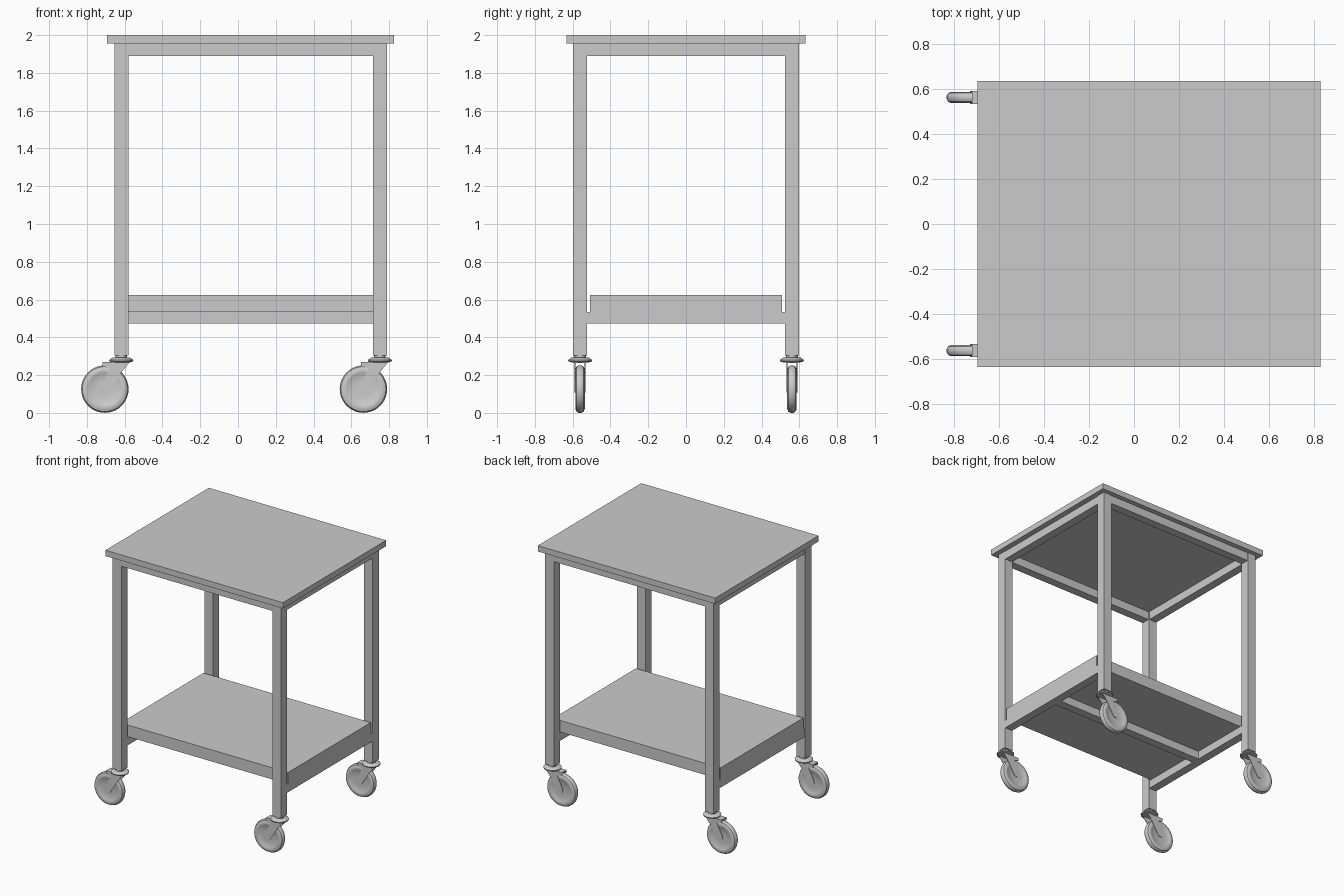
import bpy, bmesh, math
from mathutils import Matrix

cube = bpy.data.objects.get("Cube")
if cube:
    bpy.data.objects.remove(cube, do_unlink=True)

grey = bpy.data.materials.new("light grey")
grey.use_nodes = True
GREY = (0.6, 0.6, 0.6, 1)
grey.diffuse_color = GREY
grey.node_tree.nodes["Principled BSDF"].inputs["Base Color"].default_value = GREY


def finish(name, bm, smooth=False):
    bmesh.ops.recalc_face_normals(bm, faces=bm.faces[:])
    mesh = bpy.data.meshes.new(name)
    bm.to_mesh(mesh)
    bm.free()
    mesh.materials.append(grey)
    obj = bpy.data.objects.new(name, mesh)
    bpy.context.collection.objects.link(obj)
    if smooth:
        bpy.ops.object.select_all(action='DESELECT')
        obj.select_set(True)
        bpy.context.view_layer.objects.active = obj
        bpy.ops.object.shade_smooth_by_angle(angle=math.radians(35))
    return obj


def box(name, x, y, z):
    """Box from its (low, high) extents on each axis."""
    bm = bmesh.new()
    bmesh.ops.create_cube(bm, size=1)
    for v in bm.verts:
        for i, (low, high) in enumerate((x, y, z)):
            v.co[i] = high if v.co[i] > 0 else low
    return finish(name, bm)


def lathe(name, profile, place, steps=40):
    """Spin a (radius, height) profile about z, then place it."""
    bm = bmesh.new()
    verts = [bm.verts.new((r, 0, h)) for r, h in profile]
    edges = [bm.edges.new(pair) for pair in zip(verts, verts[1:])]
    bmesh.ops.spin(bm, geom=verts + edges, cent=(0, 0, 0), axis=(0, 0, 1),
                   angle=math.tau, steps=steps)
    bmesh.ops.remove_doubles(bm, verts=bm.verts[:], dist=0.0002)
    bm.transform(place)
    return finish(name, bm, True)


def plate(name, outline, y_low, y_high):
    """Extrude an (x, z) outline along y."""
    bm = bmesh.new()
    face = bm.faces.new([bm.verts.new((x, y_low, z)) for x, z in outline])
    new = bmesh.ops.extrude_face_region(bm, geom=[face])["geom"]
    bmesh.ops.translate(bm, vec=(0, y_high - y_low, 0),
                        verts=[v for v in new if isinstance(v, bmesh.types.BMVert)])
    return finish(name, bm)


LEG_X = {"right": -0.618, "left": 0.751}
LEG_Y = {"front": -0.561, "back": 0.561}
HALF = 0.037          # half the leg width
RAIL = 0.033          # half the rail width
TOP_Z, RAIL_Z = 1.955, 1.89
INNER_X = (LEG_X["right"] + HALF, LEG_X["left"] - HALF)
INNER_Y = (LEG_Y["front"] + HALF, LEG_Y["back"] - HALF)

# Top and lower shelf
box("table_top", (-0.693, 0.827), (-0.633, 0.633), (TOP_Z, 2.0))
box("lower_shelf", (LEG_X["right"] - RAIL, LEG_X["left"] + RAIL), (-0.507, 0.507), (0.535, 0.625))

# Rails under the top and under the shelf
for end, y in LEG_Y.items():
    box(f"{end}_top_rail", INNER_X, (y - RAIL, y + RAIL), (RAIL_Z, TOP_Z))
for side, x in LEG_X.items():
    box(f"{side}_top_rail", (x - RAIL, x + RAIL), INNER_Y, (RAIL_Z, TOP_Z))
    box(f"{side}_shelf_rail", (x - RAIL, x + RAIL), INNER_Y, (0.472, 0.535))
box("middle_shelf_rail", (LEG_X["right"] + RAIL, LEG_X["left"] - RAIL), (-RAIL, RAIL), (0.472, 0.535))

# Caster shapes, measured from the leg axis
SWIVEL = [(0, 0.305), (0.031, 0.305), (0.031, 0.293), (0.045, 0.293),
          (0.064, 0.28), (0.062, 0.272), (0.046, 0.268), (0, 0.268)]
WHEEL = [(0, 0.023), (0.035, 0.023), (0.085, 0.023), (0.088, 0.025), (0.105, 0.025),
         (0.119, 0.019), (0.1255, 0.007)]
WHEEL += [(r, -h) for r, h in reversed(WHEEL)]
FORK = [(-0.1, 0.27), (0.045, 0.27), (0, 0.214), (-0.065, 0.11),
        (-0.09, 0.108), (-0.108, 0.125), (-0.104, 0.15), (-0.06, 0.235), (-0.1, 0.248)]

for side, x in LEG_X.items():
    for end, y in LEG_Y.items():
        tag = f"{end}_{side}"
        box(f"{tag}_leg", (x - HALF, x + HALF), (y - HALF, y + HALF), (0.305, TOP_Z))
        lathe(f"{tag}_swivel", SWIVEL, Matrix.Translation((x, y, 0)))
        lathe(f"{tag}_wheel", WHEEL,
              Matrix.Translation((x - 0.087, y, 0.126)) @ Matrix.Rotation(math.pi / 2, 4, 'X'))
        outline = [(x + dx, z) for dx, z in FORK]
        for s, face in ((-1, "front"), (1, "back")):
            plate(f"{tag}_fork_{face}_arm", outline, *sorted((y + s * 0.0245, y + s * 0.029)))
        box(f"{tag}_fork_bridge", (x - 0.1, x + 0.045), (y - 0.029, y + 0.029), (0.263, 0.27))
